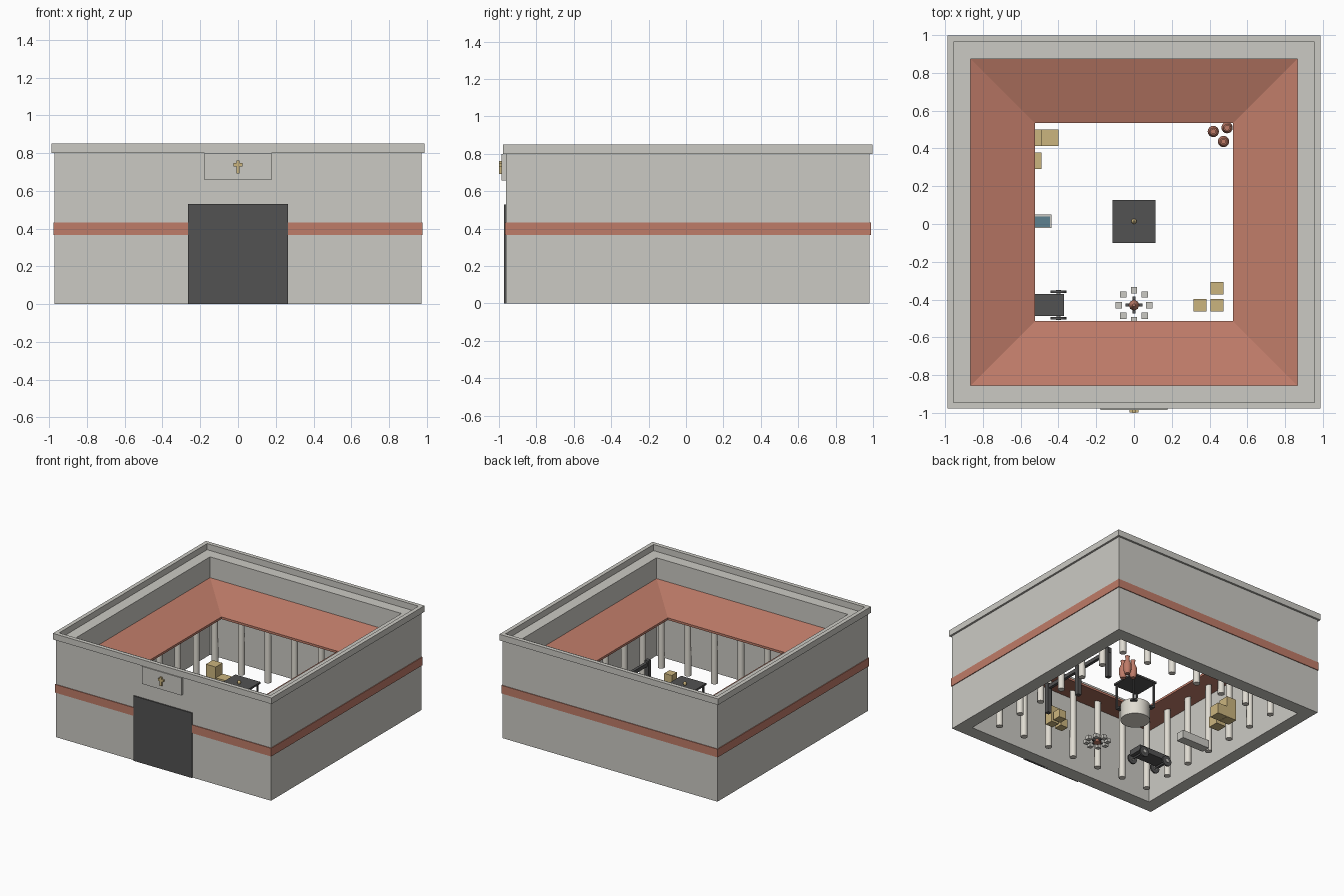
import bpy, bmesh, math
from mathutils import Matrix

if "Cube" in bpy.data.objects:
    bpy.data.objects.remove(bpy.data.objects["Cube"])

CY = 0.01  # building centre in y


def mat(name, c):
    m = bpy.data.materials.new(name)
    m.diffuse_color = (*c, 1)
    m.use_nodes = True
    m.node_tree.nodes["Principled BSDF"].inputs["Base Color"].default_value = m.diffuse_color
    return m


STONE = mat("stone", (0.60, 0.59, 0.55))
PALE = mat("pale_stone", (0.74, 0.71, 0.64))
CLAY = mat("terracotta", (0.52, 0.20, 0.14))
DARK = mat("dark_iron", (0.085, 0.085, 0.085))
WOOD = mat("pale_wood", (0.60, 0.46, 0.21))
WATER = mat("water", (0.11, 0.22, 0.28))


def finish(bm, name, m, smooth=False):
    bmesh.ops.recalc_face_normals(bm, faces=bm.faces)
    me = bpy.data.meshes.new(name)
    bm.to_mesh(me)
    bm.free()
    ob = bpy.data.objects.new(name, me)
    bpy.context.collection.objects.link(ob)
    me.materials.append(m)
    if smooth:
        bpy.ops.object.select_all(action='DESELECT')
        ob.select_set(True)
        bpy.context.view_layer.objects.active = ob
        bpy.ops.object.shade_smooth_by_angle(angle=math.radians(40))
    return ob


def box(name, x, y, z, m):
    """Box from (min, max) pairs."""
    bm = bmesh.new()
    bmesh.ops.create_cube(bm, size=1)
    for v in bm.verts:
        for i, (a, b) in enumerate((x, y, z)):
            v.co[i] = (a + b) / 2 + v.co[i] * (b - a)
    return finish(bm, name, m)


def block(name, cx, cy, z0, sx, sy, h, m):
    return box(name, (cx - sx / 2, cx + sx / 2), (cy - sy / 2, cy + sy / 2), (z0, z0 + h), m)


def ring(name, profile, m):
    """Square frame from a closed (half width, z) profile."""
    bm = bmesh.new()
    loops = [[bm.verts.new((sx * h, CY + sy * h, z))
              for sx, sy in ((-1, -1), (1, -1), (1, 1), (-1, 1))] for h, z in profile]
    for i, a in enumerate(loops):
        b = loops[(i + 1) % len(loops)]
        for k in range(4):
            j = (k + 1) % 4
            bm.faces.new((a[k], a[j], b[j], b[k]))
    return finish(bm, name, m)


def lathe(name, cx, cy, profile, m, n=20):
    """Turned solid from (radius, z) points, capped at both ends."""
    bm = bmesh.new()
    loops = [[bm.verts.new((cx + r * math.cos(math.tau * k / n),
                            cy + r * math.sin(math.tau * k / n), z)) for k in range(n)]
             for r, z in profile]
    for a, b in zip(loops, loops[1:]):
        for k in range(n):
            j = (k + 1) % n
            bm.faces.new((a[k], a[j], b[j], b[k]))
    bm.faces.new(loops[0])
    bm.faces.new(loops[-1])
    return finish(bm, name, m, True)


def rod_y(name, x, y, z, r, length, m, n=20):
    bm = bmesh.new()
    bmesh.ops.create_cone(bm, cap_ends=True, segments=n, radius1=r, radius2=r, depth=length,
                          matrix=Matrix.Translation((x, y, z)) @ Matrix.Rotation(math.pi / 2, 4, 'X'))
    return finish(bm, name, m, True)


# Outer walls, parapet, painted band and inward sloping roof
ring("outer_walls", [(.972, 0), (.972, .80), (.865, .80), (.865, 0)], STONE)
ring("parapet", [(.988, .80), (.988, .85), (.955, .85), (.955, .80)], STONE)
ring("painted_band", [(.978, .365), (.978, .432), (.96, .432), (.96, .365)], CLAY)
ring("gallery_roof", [(.865, .63), (.525, .53), (.525, .512), (.865, .612)], CLAY)

# Gate, plaque and cross
box("gate", (-.264, .264), (-.972, -.95), (0, .53), DARK)
box("plaque", (-.178, .178), (-.986, -.95), (.657, .80), STONE)
box("cross_upright", (-.009, .009), (-1.0, -.984), (.692, .762), WOOD)
box("cross_arm", (-.025, .025), (-.999, -.984), (.729, .747), WOOD)

# Gallery columns, seven per side
for i in range(7):
    for j in range(7):
        if i in (0, 6) or j in (0, 6):
            lathe("column", -.72 + .24 * i, CY - .72 + .24 * j,
                  [(.026, 0), (.024, .575)], PALE, 16)

# Well with canopy
lathe("well", 0, .014, [(.11, 0), (.11, .13), (.085, .13), (.085, .05)], PALE, 32)
for sx in (-1, 1):
    for sy in (-1, 1):
        block("well_post", sx * .098, .014 + sy * .098, .10, .012, .012, .215, DARK)
        block("well_bracket", sx * .083, .014 + sy * .083, .10, .04, .04, .015, DARK)
block("well_canopy", 0, .014, .31, .228, .228, .015, DARK)
lathe("canopy_finial", 0, .014, [(.008, .32), (.014, .335), (.012, .345), (.004, .352)], WOOD, 12)

# Crates: a stack of two with a neighbour on each side
for cx, cy, s, spots in ((-.535, .457, .088, ((0, 0), (.09, 0), (0, -.122))),
                         (.44, -.43, .068, ((0, 0), (-.09, 0), (0, .09)))):
    for dx, dy in spots:
        block("crate", cx + dx, cy + dy, 0, s, s, s, WOOD)
    block("stacked_crate", cx, cy, s, s, s, s, WOOD)

# Clay jars
for x, y in ((.42, .49), (.493, .51), (.474, .437)):
    lathe("clay_jar", x, y, [(.02, 0), (.03, .035), (.03, .085), (.015, .12),
                             (.015, .14), (.02, .15), (.012, .15), (.012, .12)], CLAY, 16)

# Water trough
box("trough", (-.69, -.438), (-.022, .05), (0, .065), STONE)
box("trough_water", (-.68, -.444), (-.016, .041), (.05, .069), WATER)

# Fire pit: stones, crossed logs, embers
for k in range(8):
    a = k * math.pi / 4
    block("fire_stone", .08 * math.cos(a), -.43 + .08 * math.sin(a), 0, .034, .034, .03, STONE)
block("log_x", 0, -.43, .005, .09, .016, .018, DARK)
block("log_y", 0, -.43, .008, .016, .09, .018, DARK)
lathe("embers", 0, -.43, [(.028, 0), (.028, .03), (.008, .065)], CLAY, 8)

# Hitching rail
for y in (-.32, .03, .38):
    block("rail_post", .57, y, 0, .034, .034, .25, DARK)
box("rail_beam", (.558, .582), (-.34, .40), (.205, .235), DARK)

# Cart
box("cart_body", (-.66, -.372), (-.488, -.37), (.055, .10), DARK)
for x in (-.40, -.62):
    rod_y("cart_axle", x, -.43, .042, .008, .15, DARK, 12)
    for y in (-.359, -.499):
        rod_y("cart_wheel", x, y, .042, .042, .012, DARK)
        rod_y("wheel_hub", x, y, .042, .013, .02, STONE, 12)
